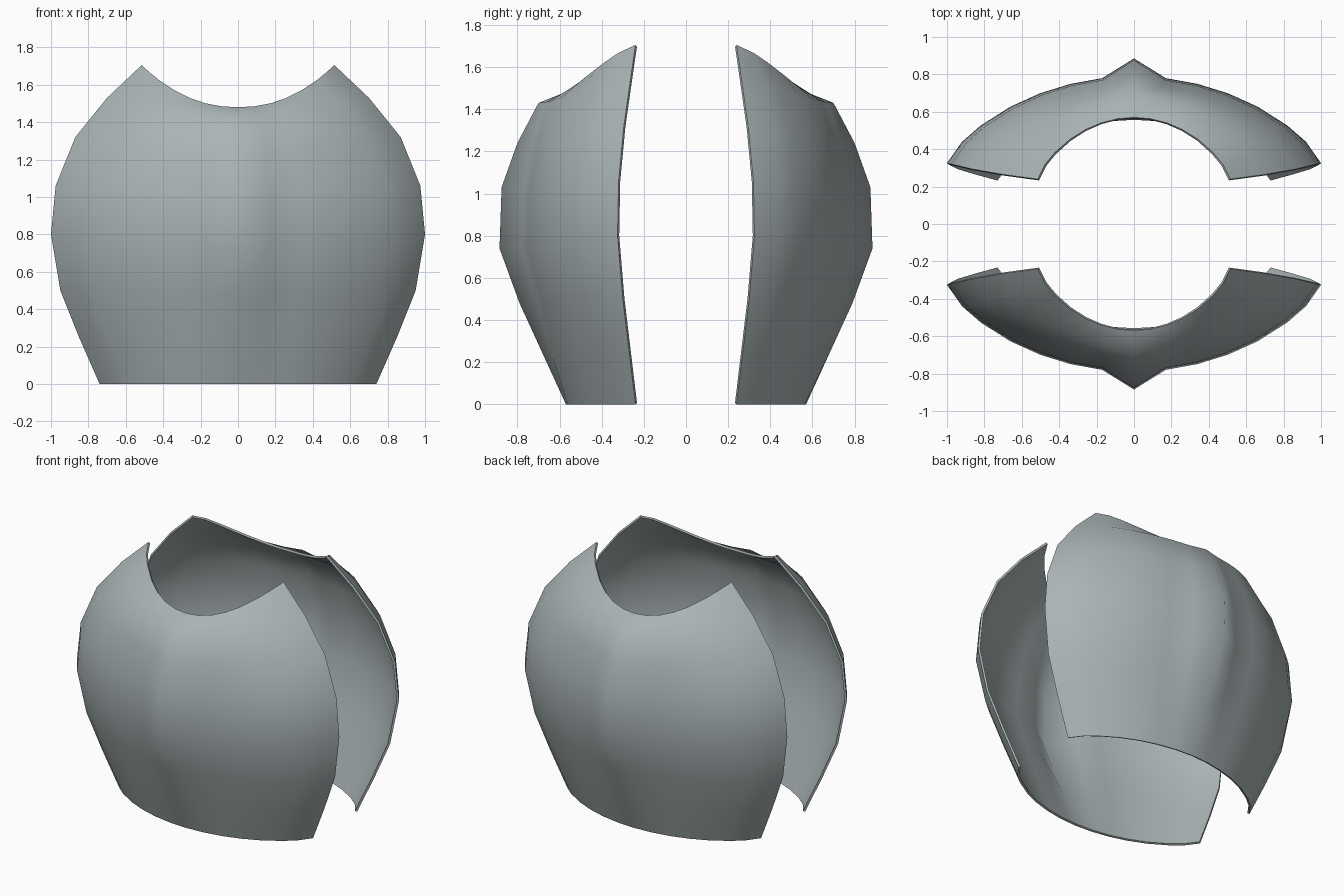
import bpy, bmesh

if "Cube" in bpy.data.objects:
    bpy.data.objects.remove(bpy.data.objects["Cube"])

# Rows from hem to neckline: edge x, edge depth, edge z, centre depth, centre z, keel strength
ROWS = [
    (0.74, 0.24, 0.00, 0.57, 0.00, 0.0),
    (0.85, 0.27, 0.25, 0.68, 0.24, 0.5),
    (0.95, 0.30, 0.50, 0.79, 0.48, 0.9),
    (1.00, 0.325, 0.80, 0.885, 0.74, 1.0),
    (0.975, 0.32, 1.06, 0.875, 1.03, 1.0),
    (0.87, 0.295, 1.32, 0.80, 1.24, 0.7),
    (0.70, 0.265, 1.53, 0.70, 1.43, 0.3),
    (0.515, 0.24, 1.705, 0.57, 1.48, 0.0),
]
HALF = [0.17, 0.34, 0.50, 0.66, 0.82, 0.92, 1.0]
COLS = [-s for s in reversed(HALF)] + [0.0] + HALF

# Dark steel
steel = bpy.data.materials.new("steel")
steel.diffuse_color = (0.40, 0.455, 0.465, 1)
steel.use_nodes = True
steel.node_tree.nodes["Principled BSDF"].inputs["Base Color"].default_value = steel.diffuse_color


def point(row, s, side):
    """Point on the bulging plate at across-position s (-1..1)."""
    xe, ye, ze, yc, zc, keel = row
    a = abs(s)
    f = max(0.0, 1 - a * a) ** 0.75
    f *= 1 - 0.17 * keel * min(a / 0.17, 1)
    return (xe * s, side * (ye + (yc - ye) * f), zc + (ze - zc) * a ** 2.2)


def plate(name, side):
    bm = bmesh.new()
    grid = [[bm.verts.new(point(r, s, side)) for s in COLS] for r in ROWS]
    for lo, hi in zip(grid, grid[1:]):
        for i in range(len(COLS) - 1):
            quad = [lo[i], lo[i + 1], hi[i + 1], hi[i]]
            bm.faces.new(quad if side < 0 else quad[::-1])
    me = bpy.data.meshes.new(name)
    bm.to_mesh(me)
    bm.free()
    me.materials.append(steel)
    ob = bpy.data.objects.new(name, me)
    bpy.context.collection.objects.link(ob)
    # thin shell, thickened inward
    mod = ob.modifiers.new("thickness", 'SOLIDIFY')
    mod.thickness = 0.014
    mod.offset = -1
    bpy.ops.object.select_all(action='DESELECT')
    ob.select_set(True)
    bpy.context.view_layer.objects.active = ob
    bpy.ops.object.modifier_apply(modifier=mod.name)
    bpy.ops.object.shade_smooth_by_angle(angle=1.15)
    return ob


# Front and back halves of the armour
plate("breast_plate", -1)
plate("back_plate", 1)
